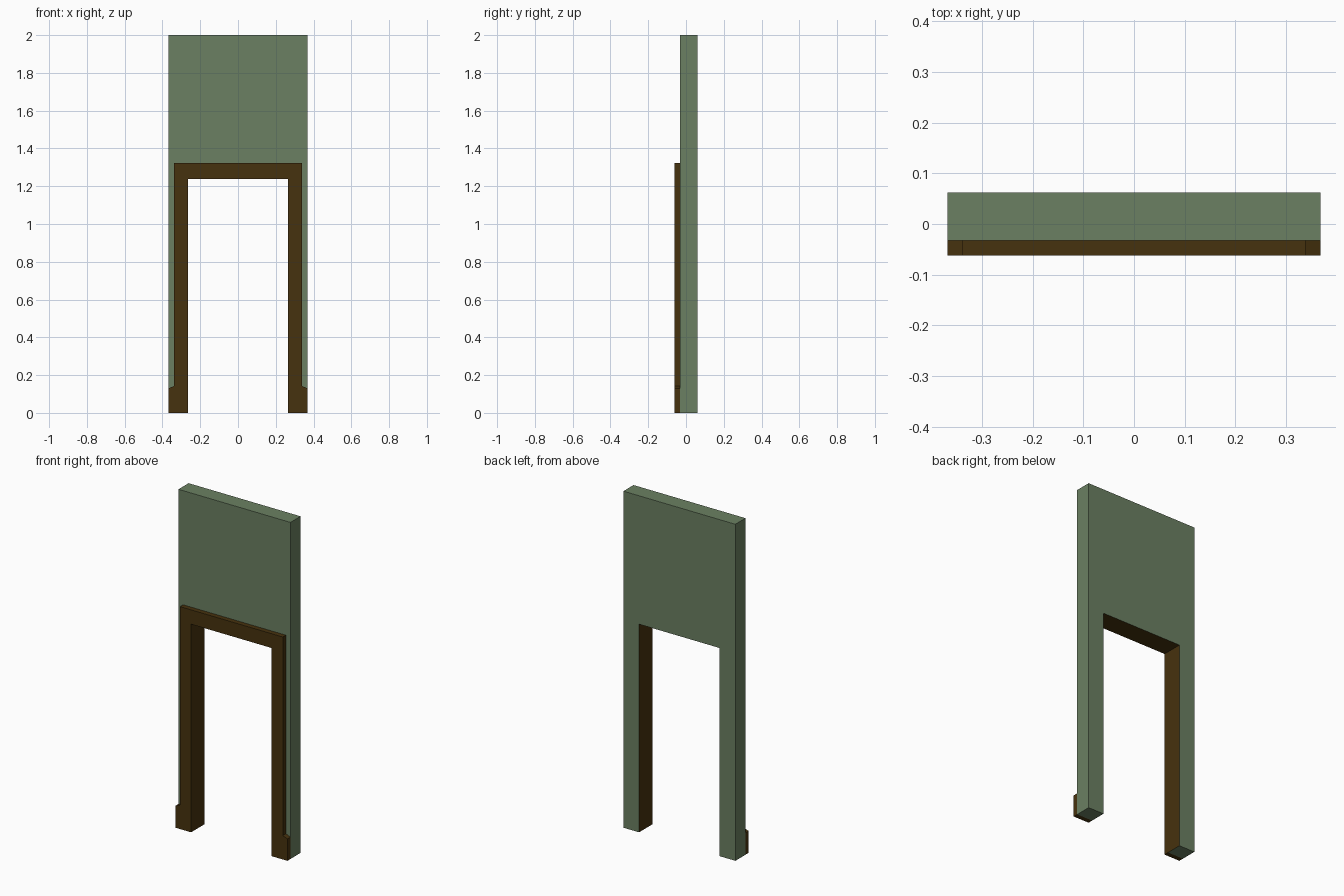
import bpy, bmesh

if "Cube" in bpy.data.objects:
    bpy.data.objects.remove(bpy.data.objects["Cube"])


def material(name, rgb):
    m = bpy.data.materials.new(name)
    m.diffuse_color = (*rgb, 1)
    m.use_nodes = True
    m.node_tree.nodes["Principled BSDF"].inputs["Base Color"].default_value = m.diffuse_color
    return m


GREEN = material("sage green wall", (0.147, 0.216, 0.122))
BROWN = material("dark brown wood", (0.062, 0.032, 0.0044))

Y_FRONT, Y_WALL, Y_BACK = -0.062, -0.033, 0.062
OPEN_X, OPEN_Z = 0.265, 1.237
WALL_X, TRIM_X, TRIM_Z = 0.368, 0.338, 1.322


def extrude_arch(name, half, y0, y1, mats, open_back=False):
    """Mirror a right-hand (x, z) outline across x = 0 and extrude it along y."""
    outline = half + [(-x, z) for x, z in reversed(half)]
    bm = bmesh.new()
    front = [bm.verts.new((x, y0, z)) for x, z in outline]
    back = [bm.verts.new((x, y1, z)) for x, z in outline]
    n = len(outline)
    bm.faces.new(front)
    if not open_back:
        bm.faces.new(list(reversed(back)))
    for i in range(n):
        j = (i + 1) % n
        bm.faces.new((front[j], front[i], back[i], back[j]))
    bm.normal_update()
    me = bpy.data.meshes.new(name)
    bm.to_mesh(me)
    bm.free()
    for m in mats:
        me.materials.append(m)
    ob = bpy.data.objects.new(name, me)
    bpy.context.collection.objects.link(ob)
    return ob


# Wall panel with a doorway cut out of it
wall = extrude_arch(
    "wall_panel",
    [(OPEN_X, OPEN_Z), (OPEN_X, 0), (WALL_X, 0), (WALL_X, 2)],
    Y_WALL, Y_BACK, [GREEN, BROWN])

# Wooden lining: the faces inside the doorway are brown
for p in wall.data.polygons:
    c = p.center
    if abs(p.normal.y) < 0.5 and abs(c.x) < OPEN_X + 0.001 and 0.01 < c.z < OPEN_Z + 0.001:
        p.material_index = 1

# Door casing with wider plinth feet; its back sits against the wall
extrude_arch(
    "door_casing",
    [(OPEN_X, OPEN_Z), (OPEN_X, 0), (WALL_X, 0), (WALL_X, 0.13),
     (TRIM_X, 0.142), (TRIM_X, TRIM_Z)],
    Y_FRONT, Y_WALL, [BROWN], open_back=True)
